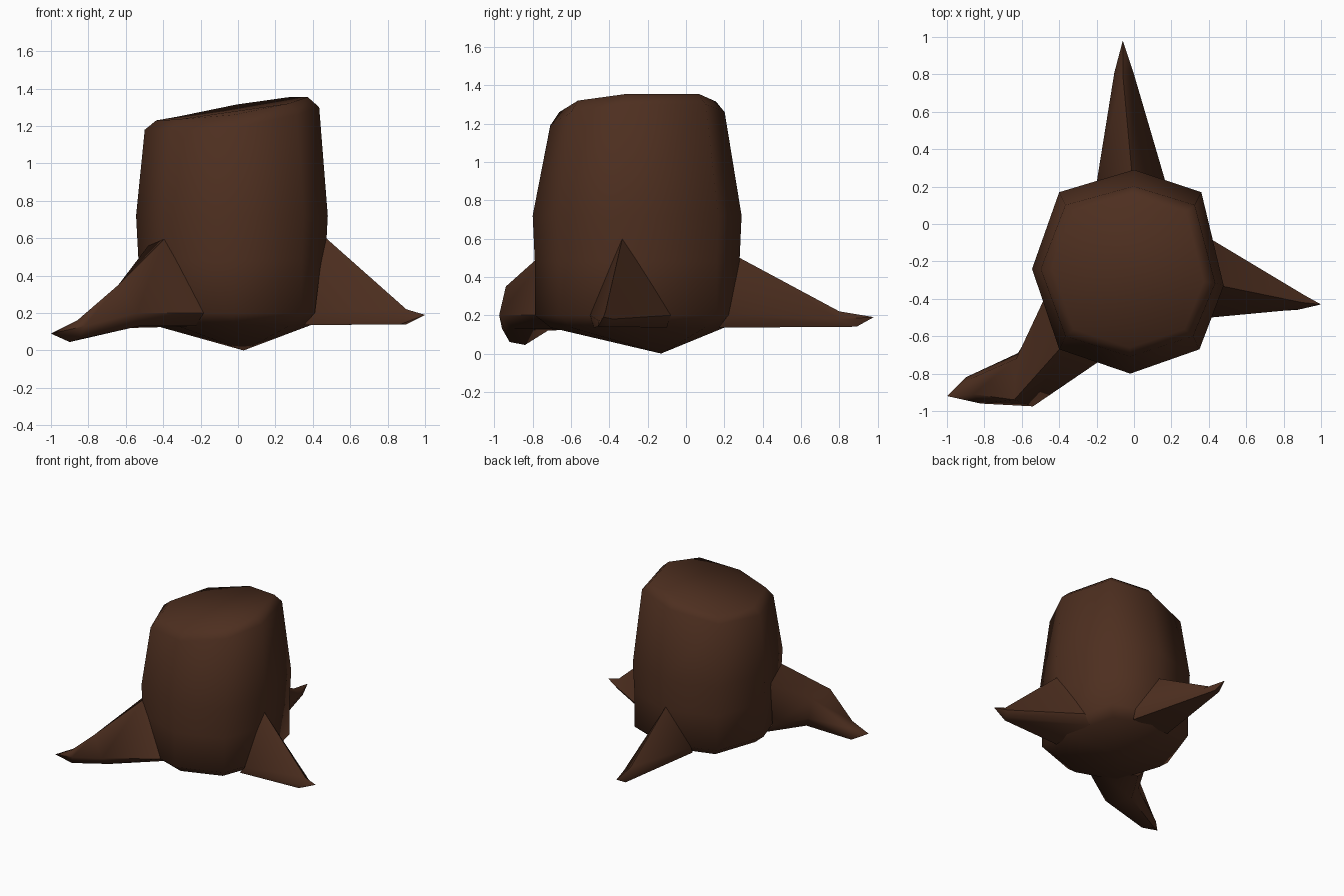
import bpy, bmesh

bark = bpy.data.materials.new("bark")
bark.diffuse_color = (0.075, 0.028, 0.014, 1)


def loft(name, rings, start_tip=None, end_tip=None, cap_end=False):
    """Skin a series of rings, optionally closed by a point or a face."""
    bm = bmesh.new()
    loops = [[bm.verts.new(p) for p in r] for r in rings]
    n = len(loops[0])
    for a, b in zip(loops, loops[1:]):
        for i in range(n):
            j = (i + 1) % n
            bm.faces.new((a[i], a[j], b[j], b[i]))
    for tip, ring in ((start_tip, loops[0]), (end_tip, loops[-1])):
        if tip:
            v = bm.verts.new(tip)
            for i in range(n):
                bm.faces.new((ring[i], ring[(i + 1) % n], v))
    if cap_end:
        bm.faces.new(loops[-1])
    bmesh.ops.recalc_face_normals(bm, faces=bm.faces)
    mesh = bpy.data.meshes.new(name)
    bm.to_mesh(mesh)
    bm.free()
    mesh.materials.append(bark)
    ob = bpy.data.objects.new(name, mesh)
    bpy.context.collection.objects.link(ob)
    bpy.ops.object.select_all(action='DESELECT')
    ob.select_set(True)
    bpy.context.view_layer.objects.active = ob
    bpy.ops.object.shade_smooth_by_angle(angle=1.05)
    return ob


# Trunk: uneven octagon, tapering to a slanted cut
CX, CY = -0.03, -0.245
outline = [(0.48, -0.33), (0.36, 0.17), (0, 0.29), (-0.40, 0.17),
           (-0.545, -0.24), (-0.40, -0.67), (-0.02, -0.80), (0.35, -0.67)]


def ring(sx, sy, z):
    zs = z if isinstance(z, list) else [z] * 8
    return [(CX + (x - CX) * sx, CY + (y - CY) * sy, h)
            for (x, y), h in zip(outline, zs)]


loft("stump_trunk", [
    ring(0.82, 0.83, 0.135),
    ring(0.97, 0.98, 0.20),
    ring(0.975, 0.98, 0.48),
    ring(1, 1, 0.72),
    ring(0.91, 0.835, [1.30, 1.30, 1.26, 1.20, 1.18, 1.17, 1.19, 1.26]),
    ring(0.79, 0.75, [1.355, 1.355, 1.315, 1.25, 1.23, 1.235, 1.26, 1.32]),
], start_tip=(0.03, -0.13, 0), cap_end=True)

# Right root
loft("right_root", [
    [(0.46, -0.33, 0.61), (0.41, -0.08, 0.20), (0.35, -0.10, 0.135),
     (0.35, -0.48, 0.135), (0.41, -0.50, 0.20)],
    [(0.90, -0.42, 0.22), (0.91, -0.38, 0.18), (0.90, -0.41, 0.14),
     (0.87, -0.46, 0.14), (0.89, -0.455, 0.17)],
], end_tip=(1.0, -0.43, 0.19))

# Back root
loft("back_root", [
    [(-0.01, 0.26, 0.51), (0.17, 0.22, 0.20), (0.15, 0.17, 0.135),
     (-0.18, 0.17, 0.135), (-0.20, 0.22, 0.20)],
    [(-0.06, 0.80, 0.22), (0.0, 0.80, 0.18), (-0.04, 0.89, 0.14),
     (-0.08, 0.89, 0.14), (-0.105, 0.81, 0.18)],
], end_tip=(-0.06, 0.98, 0.19))

# Bent front left root
loft("front_left_root", [
    [(-0.48, -0.40, 0.56), (-0.39, -0.66, 0.60), (-0.18, -0.73, 0.20),
     (-0.20, -0.60, 0.13), (-0.41, -0.44, 0.13), (-0.47, -0.44, 0.20)],
    [(-0.63, -0.72, 0.35), (-0.64, -0.94, 0.35), (-0.54, -0.975, 0.20),
     (-0.53, -0.90, 0.13), (-0.58, -0.72, 0.12), (-0.62, -0.69, 0.20)],
    [(-0.88, -0.83, 0.14), (-0.86, -0.91, 0.16), (-0.82, -0.96, 0.13),
     (-0.85, -0.92, 0.06), (-0.90, -0.84, 0.045), (-0.90, -0.82, 0.09)],
], end_tip=(-1.0, -0.92, 0.09))
